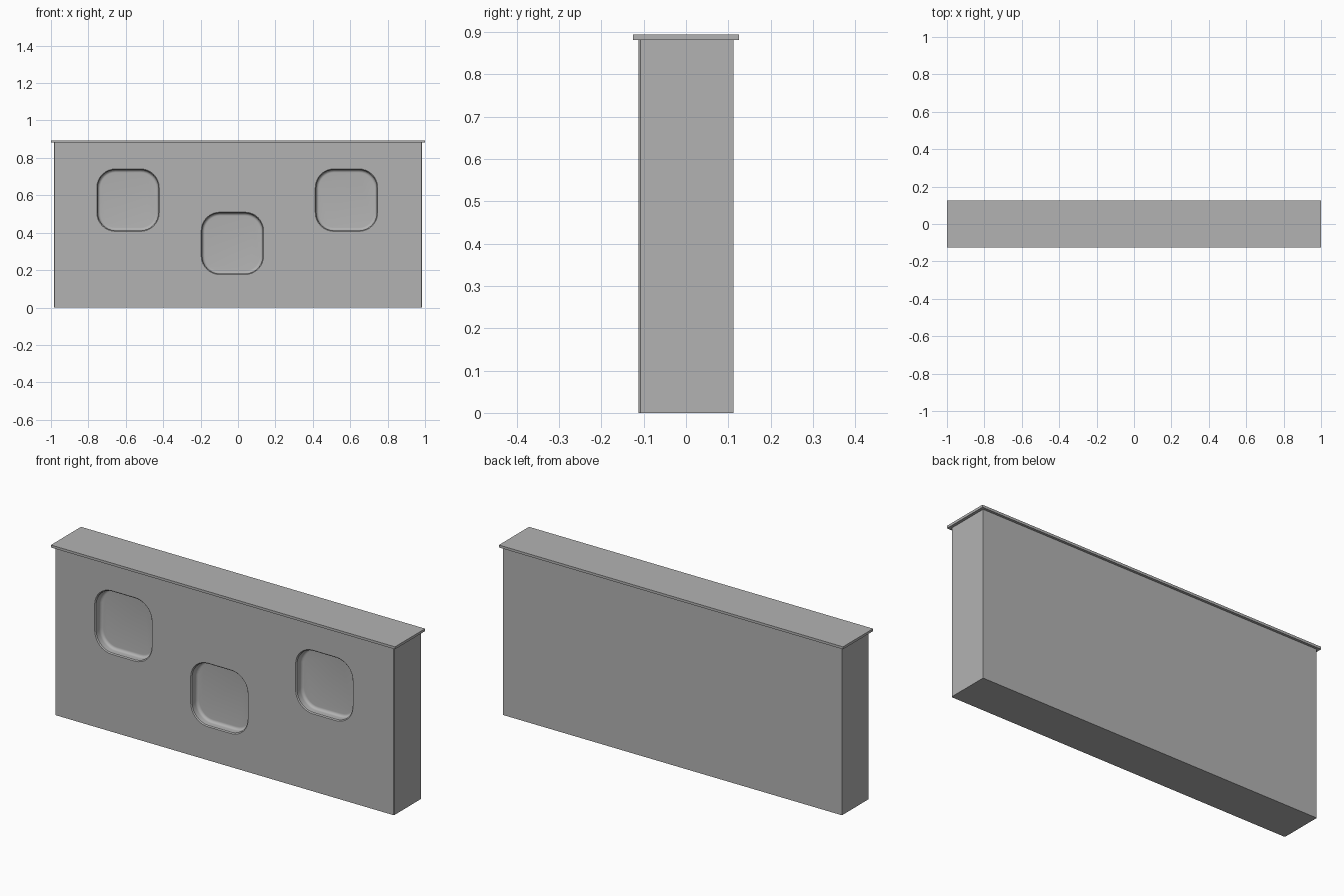
import bpy, bmesh, math

cube = bpy.data.objects.get("Cube")
if cube:
    bpy.data.objects.remove(cube, do_unlink=True)

grey = bpy.data.materials.new("stone_grey")
grey.use_nodes = True
grey.diffuse_color = (0.45, 0.45, 0.45, 1)
grey.node_tree.nodes["Principled BSDF"].inputs["Base Color"].default_value = grey.diffuse_color


def add_object(name, bm):
    bmesh.ops.recalc_face_normals(bm, faces=bm.faces)
    mesh = bpy.data.meshes.new(name)
    bm.to_mesh(mesh)
    bm.free()
    mesh.materials.append(grey)
    obj = bpy.data.objects.new(name, mesh)
    bpy.context.collection.objects.link(obj)
    return obj


def box(half_x, half_y, z0, z1):
    bm = bmesh.new()
    bmesh.ops.create_cube(bm, size=1)
    for v in bm.verts:
        v.co = (v.co.x * 2 * half_x, v.co.y * 2 * half_y, z0 + (v.co.z + 0.5) * (z1 - z0))
    return bm


FRONT = -0.112
HALF, RADIUS, DEPTH, FILLET, STEPS = 0.167, 0.1, 0.046, 0.015, 8

# Recess profile: inset from the outline against depth behind the front face
profile = [(-0.005, -0.005), (0, 0), (0.005, 0.005)]
for i in range(7):
    a = math.pi / 2 * i / 6
    profile.append((0.005 + FILLET * (1 - math.cos(a)), DEPTH - FILLET + FILLET * math.sin(a)))


def recess_cutter(cx, cz):
    """Lofted rounded square that carves one recess."""
    bm = bmesh.new()
    rings = []
    for inset, depth in profile:
        ring = []
        for corner in range(4):
            mid = math.pi / 4 + corner * math.pi / 2
            ox = math.copysign(HALF - RADIUS, math.cos(mid))
            oz = math.copysign(HALF - RADIUS, math.sin(mid))
            for s in range(STEPS + 1):
                a = (corner + s / STEPS) * math.pi / 2
                r = RADIUS - inset
                ring.append(bm.verts.new((cx + ox + r * math.cos(a), FRONT + depth,
                                          cz + oz + r * math.sin(a))))
        rings.append(ring)
    for a, b in zip(rings, rings[1:]):
        for i in range(len(a)):
            j = (i + 1) % len(a)
            bm.faces.new((a[i], a[j], b[j], b[i]))
    bm.faces.new(rings[0])
    bm.faces.new(rings[-1])
    return add_object("recess_cutter", bm)


# Wall body with eased vertical front edges
bm = box(0.985, 0.112, 0, 0.881)
edges = [e for e in bm.edges
         if all(v.co.y < 0 for v in e.verts) and abs(e.verts[0].co.z - e.verts[1].co.z) > 0.5]
bmesh.ops.bevel(bm, geom=edges, offset=0.004, segments=1, affect='EDGES')
wall = add_object("wall", bm)

# Three rounded recesses in the front
cutters = [recess_cutter(*c) for c in ((-0.588, 0.574), (-0.03, 0.343), (0.58, 0.574))]
for cutter in cutters:
    mod = wall.modifiers.new("recess", 'BOOLEAN')
    mod.operation = 'DIFFERENCE'
    mod.solver = 'EXACT'
    mod.object = cutter
bpy.context.view_layer.update()
carved = bpy.data.meshes.new_from_object(wall.evaluated_get(bpy.context.evaluated_depsgraph_get()))
wall.modifiers.clear()
wall.data = carved
for cutter in cutters:
    bpy.data.objects.remove(cutter, do_unlink=True)

# Smooth the curved recess sides, keep the large planes flat
for poly in carved.polygons:
    poly.use_smooth = poly.area < 0.02
carved.set_sharp_from_angle(angle=math.radians(30))

# Overhanging top slab
add_object("top_cap", box(1.0, 0.125, 0.881, 0.894))
